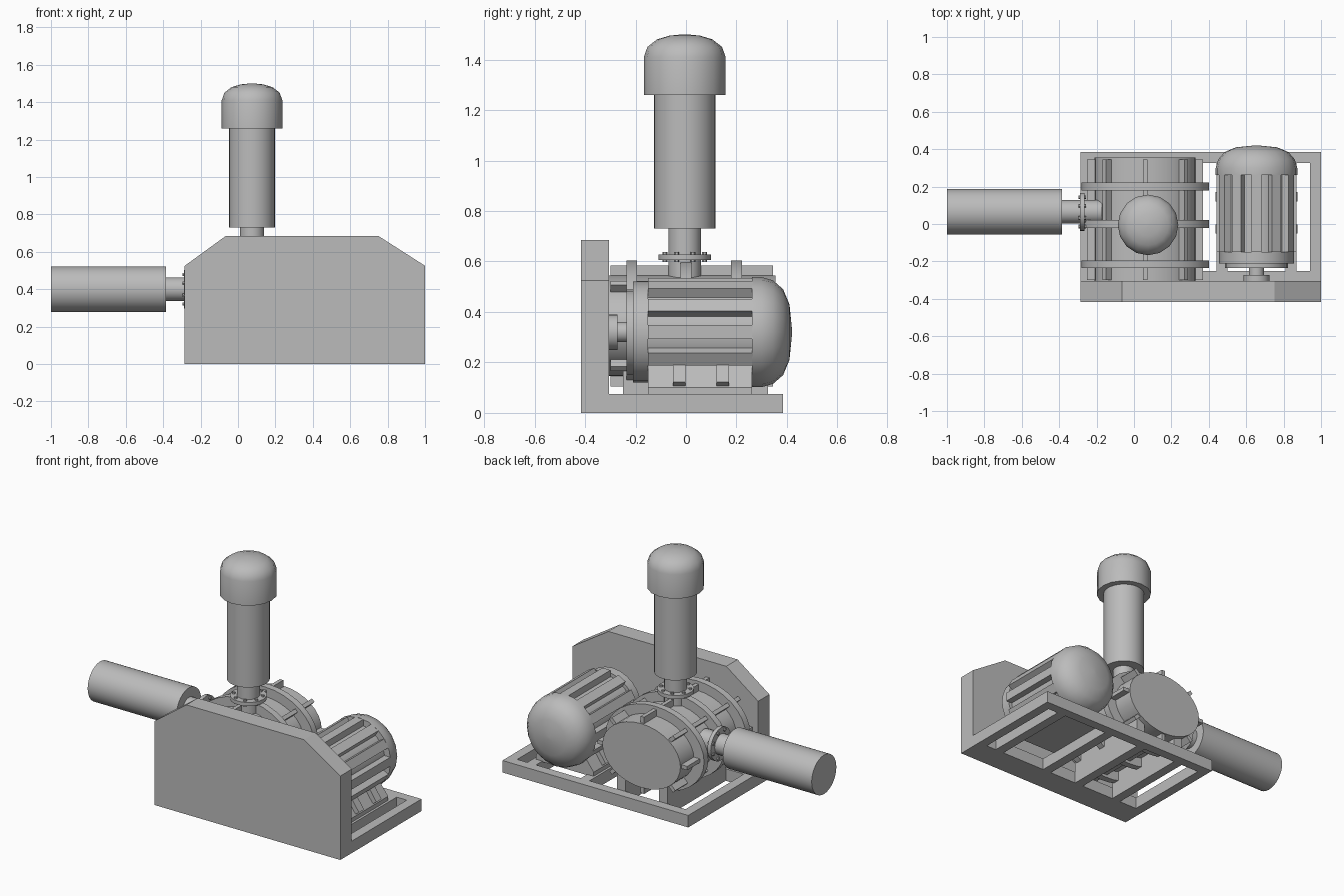
import bpy, bmesh, math
from mathutils import Matrix, Vector

cube = bpy.data.objects.get("Cube")
if cube:
    bpy.data.objects.remove(cube, do_unlink=True)

grey = bpy.data.materials.new("machine_grey")
grey.use_nodes = True
grey.diffuse_color = (0.5, 0.5, 0.5, 1)
grey.node_tree.nodes["Principled BSDF"].inputs["Base Color"].default_value = (0.5, 0.5, 0.5, 1)


def finish(name, bm, smooth=False):
    bmesh.ops.recalc_face_normals(bm, faces=bm.faces)
    mesh = bpy.data.meshes.new(name)
    bm.to_mesh(mesh)
    bm.free()
    mesh.materials.append(grey)
    ob = bpy.data.objects.new(name, mesh)
    bpy.context.collection.objects.link(ob)
    if smooth:
        bpy.ops.object.select_all(action='DESELECT')
        ob.select_set(True)
        bpy.context.view_layer.objects.active = ob
        bpy.ops.object.shade_smooth_by_angle(angle=math.radians(40))


def add_box(bm, x, y, z, turn=Matrix()):
    """Box from (min, max) pairs, optionally transformed."""
    size = Vector((x[1] - x[0], y[1] - y[0], z[1] - z[0]))
    mid = Vector((sum(x), sum(y), sum(z))) / 2
    bmesh.ops.create_cube(bm, size=1, matrix=turn @ Matrix.Translation(mid) @ Matrix.Diagonal(size).to_4x4())


def prism(name, outline, y0, y1):
    """Extrude an x-z outline along y."""
    bm = bmesh.new()
    face = bm.faces.new([bm.verts.new((x, y0, z)) for x, z in outline])
    moved = bmesh.ops.extrude_face_region(bm, geom=[face], use_keep_orig=True)["geom"]
    bmesh.ops.translate(bm, vec=(0, y1 - y0, 0), verts=[v for v in moved if isinstance(v, bmesh.types.BMVert)])
    finish(name, bm)


def lathe(name, profile, axis, centre, sides=24, squash=1.0):
    """Revolve (radius, position) points about an axis; squash scales z."""
    bm = bmesh.new()
    rings = []
    for r, t in profile:
        ring = []
        for i in range(sides):
            a = 2 * math.pi * i / sides
            u, v = r * math.cos(a), r * math.sin(a)
            p = {"x": (t, u, v), "y": (u, t, v * squash), "z": (u, v, t)}[axis]
            ring.append(bm.verts.new(Vector(p) + Vector(centre)))
        rings.append(ring)
    for a, b in zip(rings, rings[1:]):
        for i in range(sides):
            j = (i + 1) % sides
            bm.faces.new((a[i], a[j], b[j], b[i]))
    bm.faces.new(rings[0])
    bm.faces.new(rings[-1])
    finish(name, bm, True)


def cylinder(name, r, t0, t1, axis, centre, sides=24, squash=1.0):
    lathe(name, [(r, t0), (r, t1)], axis, centre, sides, squash)


# Belt guard
prism("belt_guard", [(-0.285, 0), (1, 0), (1, 0.525), (0.75, 0.685),
                     (-0.065, 0.685), (-0.285, 0.525)], -0.417, -0.305)

# Base frame with cross members
bm = bmesh.new()
for y in ((-0.305, -0.25), (0.325, 0.385)):
    add_box(bm, (-0.285, 1), y, (0, 0.075))
for x in (-0.285, -0.1, 0.19, 0.44, 0.81, 0.94):
    add_box(bm, (x, x + 0.06), (-0.25, 0.325), (0, 0.075))
finish("base_frame", bm)

# Blower housing: oval drum, three bands, lengthwise ribs and feet
blower = (0.06, 0, 0.345)
cylinder("blower_drum", 0.27, -0.305, 0.355, "y", blower, 32, 0.74)
for n, y in enumerate((-0.215, 0, 0.2)):
    cylinder(f"blower_band_{n + 1}", 0.34, y - 0.021, y + 0.021, "y", blower, 32, 0.76)
bm = bmesh.new()
for i in range(8):
    a = i * math.pi / 4
    place = Matrix.Translation((blower[0] + 0.27 * math.cos(a), 0, blower[2] + 0.2 * math.sin(a)))
    add_box(bm, (-0.03, 0.04), (-0.3, 0.345), (-0.012, 0.012), place @ Matrix.Rotation(-a, 4, 'Y'))
finish("blower_ribs", bm)
bm = bmesh.new()
for x in (-0.1, 0.19):
    add_box(bm, (x, x + 0.06), (-0.25, 0.325), (0.07, 0.2))
finish("blower_feet", bm)

# Inlet silencer on the side
inlet = (0, 0.065, 0.4)
cylinder("inlet_silencer", 0.122, -1, -0.385, "x", inlet, 32)
cylinder("inlet_pipe", 0.063, -0.39, -0.17, "x", inlet)
cylinder("inlet_flange", 0.102, -0.288, -0.265, "x", inlet)

# Outlet silencer with domed cap on top
outlet = (0.075, -0.005, 0)
cylinder("outlet_pipe", 0.065, 0.53, 0.74, "z", outlet)
cylinder("outlet_flange", 0.104, 0.605, 0.628, "z", outlet)
cylinder("outlet_silencer", 0.122, 0.73, 1.27, "z", outlet, 32)
lathe("outlet_cap", [(0.162, 1.26), (0.162, 1.41), (0.148, 1.45), (0.11, 1.48),
                     (0.06, 1.495), (0.01, 1.5)], "z", outlet, 16)

# Flange bolts
bm = bmesh.new()
for i in range(8):
    a = (i + 0.5) * math.pi / 4
    u, v = 0.085 * math.cos(a), 0.085 * math.sin(a)
    for spot, turn in ((Vector(outlet) + Vector((u, v, 0.617)), Matrix()),
                       (Vector(inlet) + Vector((-0.276, u, v)), Matrix.Rotation(math.pi / 2, 4, 'Y'))):
        bmesh.ops.create_cone(bm, cap_ends=True, segments=6, radius1=0.01, radius2=0.01,
                              depth=0.04, matrix=Matrix.Translation(spot) @ turn)
finish("flange_bolts", bm)

# Motor: core, collar, end plate, shaft and rounded fan cover
motor = (0.655, 0, 0.32)
lathe("motor_body", [(0.04, -0.305), (0.04, -0.235), (0.168, -0.235), (0.168, -0.21), (0.2, -0.21),
                     (0.2, -0.15), (0.178, -0.15), (0.178, 0.27)], "y", motor)
cylinder("motor_pulley_hub", 0.07, -0.305, -0.272, "y", motor)
lathe("fan_cover", [(0.218, 0.262), (0.218, 0.3), (0.205, 0.345), (0.17, 0.385),
                    (0.11, 0.41), (0.01, 0.42)], "y", motor, 20)

# Cooling fins
bm = bmesh.new()
for i in range(12):
    place = Matrix.Translation(motor) @ Matrix.Rotation(i * math.pi / 6, 4, 'Y')
    add_box(bm, (0.15, 0.215), (-0.15, 0.265), (-0.028, 0.028), place)
finish("motor_fins", bm)

# Motor pedestal and its slanted brackets
prism("motor_pedestal", [(0.455, 0.07), (0.855, 0.07), (0.855, 0.1), (0.78, 0.2),
                         (0.53, 0.2), (0.455, 0.1)], -0.15, 0.262)
bm = bmesh.new()
for side in (-1, 1):
    for y in (-0.027, 0.145):
        place = Matrix.Translation((motor[0] + side * 0.175, y, 0.16)) @ Matrix.Rotation(-side * 0.6, 4, 'Y')
        add_box(bm, (-0.015, 0.015), (-0.025, 0.025), (-0.055, 0.055), place)
finish("motor_brackets", bm)
